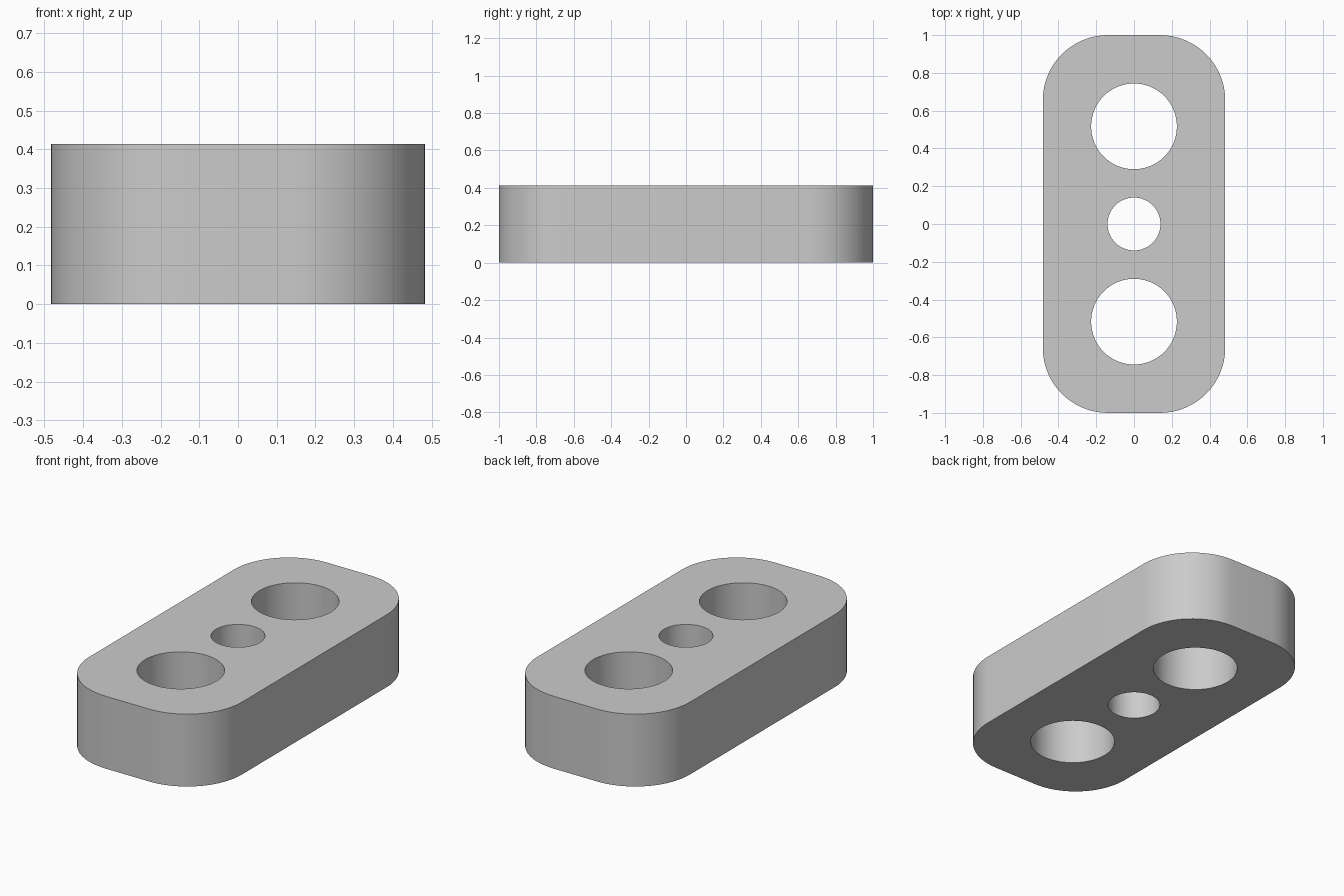
import bpy
import bmesh
from math import cos, sin, pi

cube = bpy.data.objects.get("Cube")
if cube:
    bpy.data.objects.remove(cube, do_unlink=True)

HALF_X, HALF_Y, HEIGHT = 0.483, 1.0, 0.414
CORNER = 0.345
HOLES = [(-0.517, 0.227), (0, 0.14), (0.517, 0.227)]  # y position, radius


def arc(cx, cy, r, start, sweep, steps):
    return [(cx + r * cos(start + sweep * i / steps),
             cy + r * sin(start + sweep * i / steps)) for i in range(steps + 1)]


def add_loop(bm, points):
    verts = [bm.verts.new((x, y, 0)) for x, y in points]
    for a, b in zip(verts, verts[1:] + verts[:1]):
        bm.edges.new((a, b))


bm = bmesh.new()

# Rounded rectangle outline
outline = []
for i, (sx, sy) in enumerate([(1, 1), (-1, 1), (-1, -1), (1, -1)]):
    outline += arc(sx * (HALF_X - CORNER), sy * (HALF_Y - CORNER),
                   CORNER, i * pi / 2, pi / 2, 16)
add_loop(bm, outline)

# Three through holes
for y, r in HOLES:
    add_loop(bm, arc(0, y, r, 0, 2 * pi, 64)[:-1])

# Fill the profile and extrude it into a solid plate
bmesh.ops.triangle_fill(bm, edges=bm.edges[:], use_beauty=True, normal=(0, 0, 1))
result = bmesh.ops.extrude_face_region(bm, geom=bm.faces[:], use_keep_orig=True)
top = [g for g in result["geom"] if isinstance(g, bmesh.types.BMVert)]
bmesh.ops.translate(bm, verts=top, vec=(0, 0, HEIGHT))
bmesh.ops.recalc_face_normals(bm, faces=bm.faces[:])

mesh = bpy.data.meshes.new("link_plate")
bm.to_mesh(mesh)
bm.free()
plate = bpy.data.objects.new("link_plate", mesh)
bpy.context.collection.objects.link(plate)

# Plain grey material
grey = bpy.data.materials.new("light_grey")
grey.use_nodes = True
colour = (0.6, 0.6, 0.6, 1)
grey.diffuse_color = colour
grey.node_tree.nodes["Principled BSDF"].inputs["Base Color"].default_value = colour
mesh.materials.append(grey)

# Smooth walls with sharp rims
bpy.ops.object.select_all(action="DESELECT")
plate.select_set(True)
bpy.context.view_layer.objects.active = plate
bpy.ops.object.shade_smooth_by_angle(angle=pi / 6)
